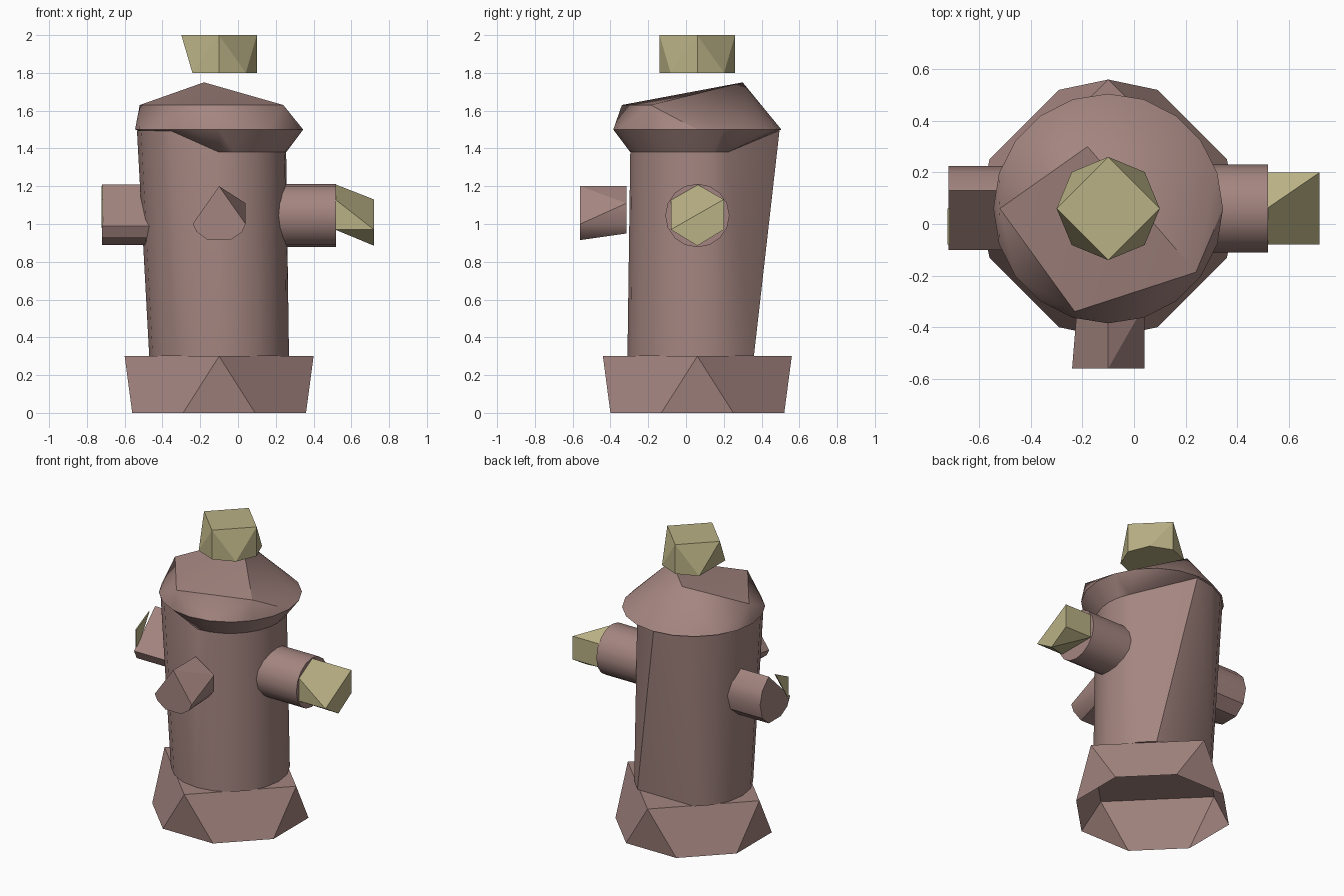
import bpy, bmesh, math

if "Cube" in bpy.data.objects:
    bpy.data.objects.remove(bpy.data.objects["Cube"], do_unlink=True)

CX, CY = -0.1, 0.06   # vertical axis of the hydrant


def material(name, color):
    m = bpy.data.materials.new(name)
    m.use_nodes = True
    m.diffuse_color = (*color, 1)
    bsdf = next(n for n in m.node_tree.nodes if n.type == "BSDF_PRINCIPLED")
    bsdf.inputs["Base Color"].default_value = (*color, 1)
    bsdf.inputs["Roughness"].default_value = 0.8
    return m


BROWN = material("dusty_red_brown", (0.37, 0.235, 0.215))
YELLOW = material("pale_yellow", (0.49, 0.44, 0.235))


def ring(radius, z, angles):
    """Points of a horizontal circle about the main axis."""
    return [(CX + radius * math.cos(math.radians(a)),
             CY + radius * math.sin(math.radians(a)), z) for a in angles]


def faceted(name, points, mat, smooth=0, open_bottom=False):
    """A solid wrapped tightly around a few corner points."""
    bm = bmesh.new()
    for p in points:
        bm.verts.new(p)
    bmesh.ops.convex_hull(bm, input=bm.verts[:])
    bmesh.ops.delete(bm, geom=[v for v in bm.verts if not v.link_faces], context="VERTS")
    bmesh.ops.dissolve_limit(bm, angle_limit=math.radians(0.5), verts=bm.verts[:], edges=bm.edges[:])
    bmesh.ops.recalc_face_normals(bm, faces=bm.faces[:])
    if open_bottom:
        bm.normal_update()
        bmesh.ops.delete(bm, geom=[f for f in bm.faces if f.normal.z < -0.9], context="FACES")
    me = bpy.data.meshes.new(name)
    bm.to_mesh(me)
    bm.free()
    me.materials.append(mat)
    ob = bpy.data.objects.new(name, me)
    bpy.context.collection.objects.link(ob)
    if smooth:
        bpy.ops.object.select_all(action="DESELECT")
        ob.select_set(True)
        bpy.context.view_layer.objects.active = ob
        bpy.ops.object.shade_smooth_by_angle(angle=math.radians(smooth))
    return ob


def along_x(x, profile):
    return [(x, y, z) for y, z in profile]


def along_y(y, profile):
    return [(x, y, z) for x, z in profile]


# Base: diamond top over an octagonal foot, hollow underneath
faceted("base", ring(0.5, 0.3, range(0, 360, 90)) + ring(0.498, 0, [22.5 + 45 * i for i in range(8)]),
        BROWN, open_bottom=True)

# Barrel: leans out to the rim at the back left, stops at the neck at the front right
neck = ring(0.355, 1.38, range(-90, 28, 13))
foot = ring(0.37, 0.3, [a for a in range(0, 360, 18) if not 54 < a < 126])
faceted("barrel", foot + neck + ring(0.435, 1.495, range(90, 235, 18)), BROWN, 25)

# Bonnet: flared rim, three shoulder corners and an off-centre peak
faceted("bonnet", neck + ring(0.445, 1.5, range(0, 360, 18)) + ring(0.42, 1.63, (180, 252, 324))
        + [(-0.18, 0.3, 1.75)], BROWN, 25)

# Floating nut on top
faceted("top_nut", ring(0.2, 2.0, range(0, 360, 90))
        + ring(0.2, 1.8, [a for a in range(0, 360, 45) if a != 180]), YELLOW)

# Left outlet: round pipe and its chipped cap
pipe = [(CY + 0.17 * math.cos(math.tau * i / 16), 1.045 + 0.168 * math.sin(math.tau * i / 16))
        for i in range(16)]
faceted("left_outlet", along_x(0.05, pipe) + along_x(0.52, pipe), BROWN, 30)
faceted("left_cap",
        along_x(0.515, [(0.06, 1.21), (0.2, 1.13), (0.2, 0.97), (-0.08, 0.97), (-0.08, 1.13)])
        + along_x(0.72, [(0.2, 1.13), (0.2, 0.97), (0.06, 0.885), (-0.08, 0.97)]), YELLOW)

# Right outlet: pipe with one side cut away and a sliver of cap showing
cut_pipe = [(0.13, 1.21), (0.2, 1.14), (0.225, 1.05), (0.2, 0.95), (0.13, 0.89),
            (0.0, 0.89), (-0.07, 0.93), (-0.1, 0.99)]
faceted("right_outlet", along_x(-0.2, cut_pipe) + along_x(-0.72, cut_pipe), BROWN, 30)
sliver = [(0.06, 1.2), (-0.08, 1.13), (-0.08, 0.98)]
faceted("right_cap", along_x(-0.722, sliver) + along_x(-0.714, sliver), YELLOW)

# Front outlet: teardrop stub just clear of the barrel
faceted("front_outlet",
        along_y(-0.56, [(-0.1, 1.2), (-0.24, 1.0), (-0.22, 0.96), (-0.16, 0.915), (-0.04, 0.915),
                        (0.02, 0.955), (0.04, 1.0)])
        + along_y(-0.315, [(-0.1, 1.2), (0.04, 1.11), (0.04, 1.0), (0.0, 0.95), (-0.18, 0.95),
                           (-0.22, 1.03)]), BROWN, 25)
